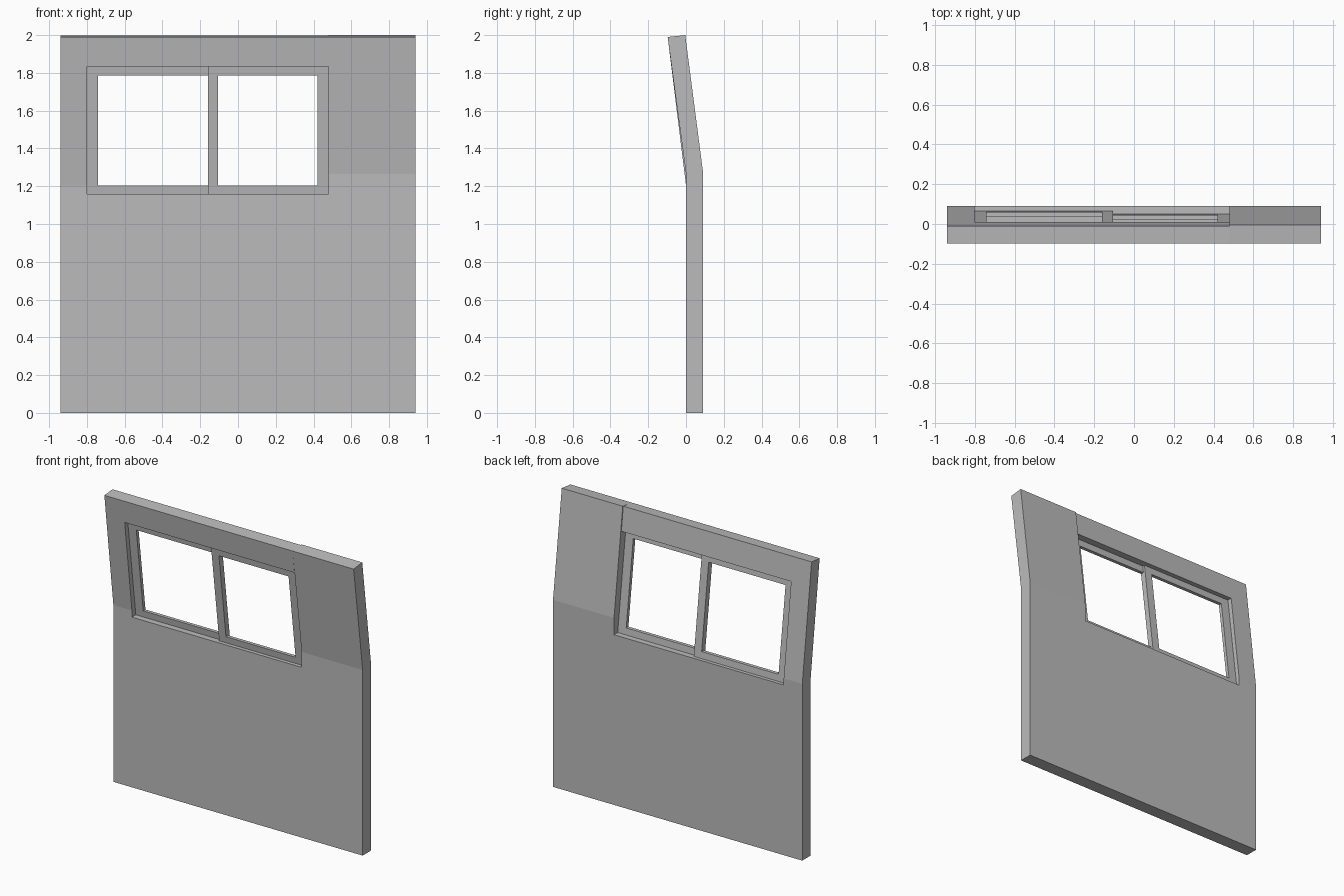
import bpy
import bmesh

cube = bpy.data.objects.get("Cube")
if cube:
    bpy.data.objects.remove(cube)

grey = bpy.data.materials.new("plain grey")
grey.use_nodes = True
GREY = (0.5, 0.5, 0.5, 1)
grey.diffuse_color = GREY
grey.node_tree.nodes["Principled BSDF"].inputs["Base Color"].default_value = GREY

LEFT, RIGHT = -0.94, 0.94          # wall ends
WIN_L, WIN_R = -0.80, 0.48         # window opening
SILL, HEAD = 1.16, 1.835
LEAN = -0.13                       # y change per unit height above the bend


def finish(name, bm):
    bmesh.ops.recalc_face_normals(bm, faces=bm.faces)
    mesh = bpy.data.meshes.new(name)
    bm.to_mesh(mesh)
    bm.free()
    mesh.materials.append(grey)
    obj = bpy.data.objects.new(name, mesh)
    bpy.context.collection.objects.link(obj)
    return obj


def prism(name, profile, x0, x1):
    """Extrude a (y, z) profile along x."""
    bm = bmesh.new()
    face = bm.faces.new([bm.verts.new((x0, y, z)) for y, z in profile])
    new = bmesh.ops.extrude_face_region(bm, geom=[face])["geom"]
    verts = [v for v in new if isinstance(v, bmesh.types.BMVert)]
    bmesh.ops.translate(bm, verts=verts, vec=(x1 - x0, 0, 0))
    return finish(name, bm)


def cut(obj, x0, x1, z0, z1):
    """Remove a box-shaped region running through the wall."""
    cutter = prism("cutter", [(-1, z0), (1, z0), (1, z1), (-1, z1)], x0, x1)
    cutter.hide_render = True
    mod = obj.modifiers.new("opening", "BOOLEAN")
    mod.operation, mod.solver, mod.object = "DIFFERENCE", "EXACT", cutter
    bpy.context.view_layer.objects.active = obj
    bpy.ops.object.modifier_apply(modifier=mod.name)
    bpy.data.objects.remove(cutter)


def sash(name, x0, x1, ix0, ix1, y, depth):
    """Leaning rectangular frame; y is the front face at sill height."""
    rects = [(x0, x1, SILL, HEAD), (ix0, ix1, 1.205, 1.785)]
    bm = bmesh.new()
    rings = []
    for dy in (0, depth):
        for a, b, c, d in rects:
            rings.append([bm.verts.new((px, y + dy + LEAN * (pz - SILL), pz))
                          for px, pz in ((a, c), (b, c), (b, d), (a, d))])
    outer_f, inner_f, outer_b, inner_b = rings
    for p, q in ((outer_f, inner_f), (inner_f, inner_b),
                 (inner_b, outer_b), (outer_b, outer_f)):
        for i in range(4):
            j = (i + 1) % 4
            bm.faces.new((p[i], p[j], q[j], q[i]))
    return finish(name, bm)


# Lower wall with the wide upright beside the window
wall = prism("wall_panel", [(0, 0), (0.09, 0), (0.09, 1.275), (-0.004, 2.0),
                            (-0.097, 1.99), (0, 1.265)], LEFT, RIGHT)
cut(wall, -2, WIN_R, SILL, 3)

# Narrow upright and header, one piece, bending slightly lower
header = prism("window_header", [(0, SILL), (0.09, SILL), (0.09, 1.205), (-0.01, 1.998),
                                 (-0.097, 1.99), (0, 1.205)], LEFT, WIN_R)
cut(header, WIN_L, 2, 0, HEAD)

# Two overlapping sliding sashes
sash("right_sash", WIN_L, -0.105, -0.74, -0.16, 0.042, 0.024)
sash("left_sash", -0.16, WIN_R, -0.105, 0.42, 0.026, 0.024)
